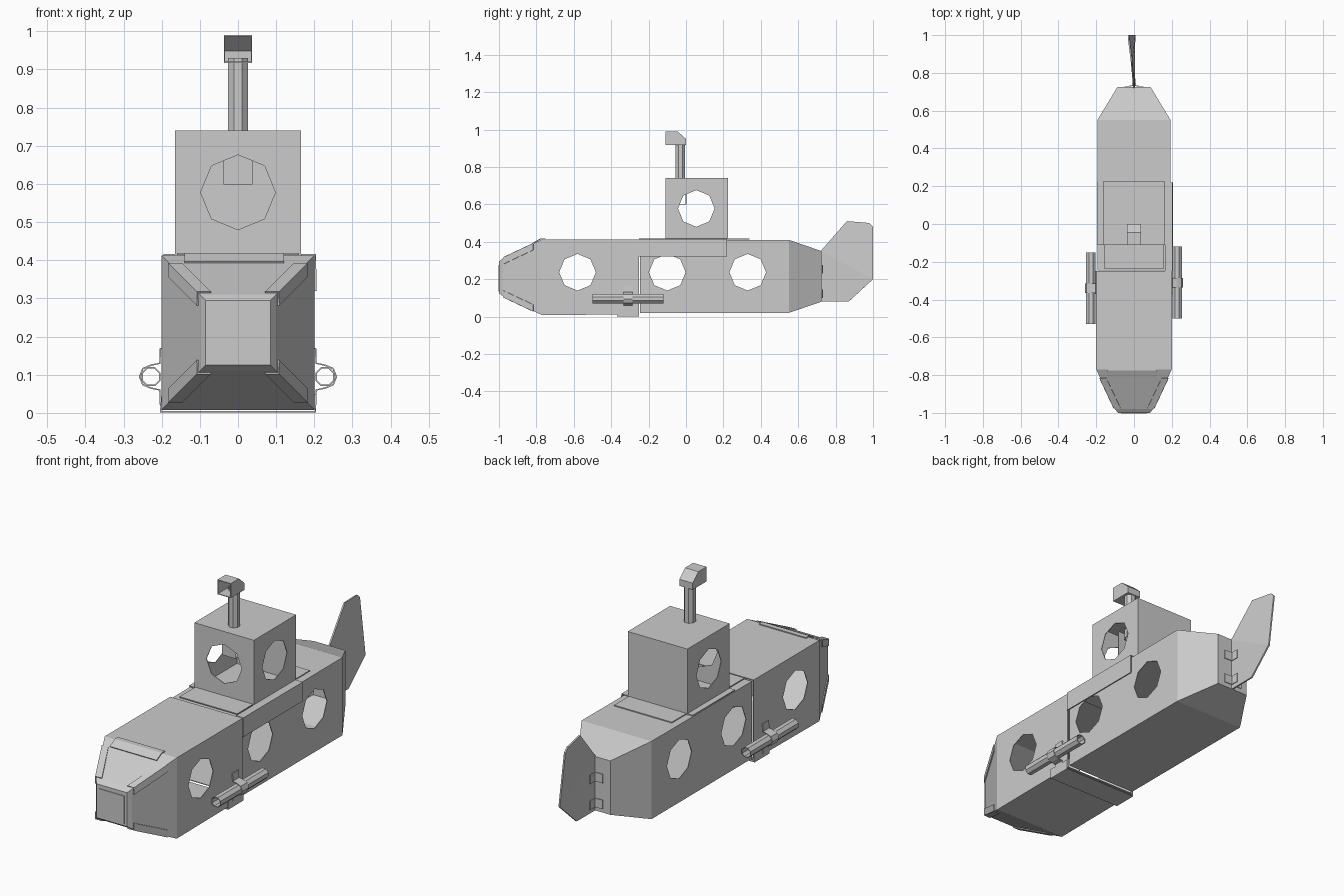
import bpy, bmesh, math
from mathutils import Vector, Matrix

cube = bpy.data.objects.get("Cube")
if cube:
    bpy.data.objects.remove(cube, do_unlink=True)

grey = bpy.data.materials.new("card_grey")
grey.use_nodes = True
colour = (0.6, 0.6, 0.6, 1)
grey.diffuse_color = colour
grey.node_tree.nodes["Principled BSDF"].inputs["Base Color"].default_value = colour


def finish(name, bm, thick=0, offset=-1):
    """Turn a bmesh into an object, optionally a thin card shell."""
    bmesh.ops.recalc_face_normals(bm, faces=bm.faces)
    me = bpy.data.meshes.new(name)
    bm.to_mesh(me)
    bm.free()
    me.materials.append(grey)
    ob = bpy.data.objects.new(name, me)
    bpy.context.collection.objects.link(ob)
    if thick:
        mod = ob.modifiers.new("card", 'SOLIDIFY')
        mod.thickness, mod.offset = thick, offset
    return ob


def from_faces(name, verts, faces, thick=0, offset=-1):
    bm = bmesh.new()
    vs = [bm.verts.new(v) for v in verts]
    for f in faces:
        bm.faces.new([vs[i] for i in f])
    return finish(name, bm, thick, offset)


def sheet(name, path, sweep, thick=0.005):
    """Folded strip: a polyline swept along a vector."""
    n = len(path)
    far = [Vector(p) + Vector(sweep) for p in path]
    faces = [(i, i + 1, n + i + 1, n + i) for i in range(n - 1)]
    return from_faces(name, list(path) + far, faces, thick, 0)


def loft(name, rings, close_first, close_last):
    """Rectangular rings of (y, half width, bottom, top) joined along y."""
    verts, faces = [], []
    for y, w, lo, hi in rings:
        verts += [(-w, y, lo), (w, y, lo), (w, y, hi), (-w, y, hi)]
    for r in range(len(rings) - 1):
        for i in range(4):
            a, b = 4 * r + i, 4 * r + (i + 1) % 4
            faces.append((a, b, b + 4, a + 4))
    if close_first:
        faces.append((0, 1, 2, 3))
    if close_last:
        k = len(verts) - 4
        faces.append((k, k + 1, k + 2, k + 3))
    return from_faces(name, verts, faces, 0.005)


def cylinder(name, centre, radius, length, axis, caps, thick=0, spin=0.0):
    turn = {'X': Matrix.Rotation(math.pi / 2, 4, 'Y'),
            'Y': Matrix.Rotation(math.pi / 2, 4, 'X'), 'Z': Matrix()}[axis]
    bm = bmesh.new()
    bmesh.ops.create_cone(bm, cap_ends=caps, segments=8, radius1=radius, radius2=radius,
                          depth=length, matrix=Matrix.Translation(centre) @ turn
                          @ Matrix.Rotation(spin, 4, 'Z'))
    return finish(name, bm, thick)


def cut_hole(ob, name, centre, length, axis):
    cutter = cylinder(name, centre, 0.098, length, axis, True)
    cutter.hide_render = True
    cutter.hide_set(True)
    mod = ob.modifiers.new(name, 'BOOLEAN')
    mod.operation, mod.solver, mod.object = 'DIFFERENCE', 'EXACT', cutter


# Hull: front section sleeves over the rear section
front_hull = loft("front_hull", [(-1, 0.085, 0.125, 0.295), (-0.98, 0.1, 0.11, 0.31),
                                 (-0.77, 0.2, 0.008, 0.413), (-0.25, 0.2, 0.012, 0.413)], True, False)
rear_hull = loft("rear_hull", [(-0.245, 0.194, 0.02, 0.407), (0.55, 0.194, 0.02, 0.41),
                               (0.725, 0.088, 0.08, 0.35)], False, True)
cut_hole(front_hull, "front_porthole_cutter", (0, -0.58, 0.237), 0.6, 'X')
for label, y in (("middle", -0.1), ("rear", 0.33)):
    cut_hole(rear_hull, label + "_porthole_cutter", (0, y, 0.237), 0.6, 'X')
sheet("bottom_joint_strap", [(-0.198, -0.37, 0.05), (-0.203, -0.37, 0.003),
                             (0.203, -0.37, 0.003), (0.203, -0.37, 0.05)], (0, 0.12, 0))

# Nose: window plate, top tab and folded corner tabs
sheet("nose_window", [(-0.07, -1.0, 0.135), (0.07, -1.0, 0.135)], (0, 0, 0.14), 0.006)
sheet("nose_top_tab", [(-0.14, -0.75, 0.416), (-0.14, -0.775, 0.416),
                       (-0.14, -0.815, 0.395)], (0.26, 0, 0))
for sx in (-1, 1):
    for sz in (-1, 1):
        outer = Vector((0.203 * sx, -0.77, 0.21 + 0.203 * sz))
        inner = Vector((0.103 * sx, -0.982, 0.21 + 0.103 * sz))
        tab = []
        for t in (0.22, 0.97):
            p = outer.lerp(inner, t)
            tab += [p - Vector((0.035 * sx, 0, 0)), p, p - Vector((0, 0, 0.035 * sz))]
        side = "left" if sx > 0 else "right"
        level = "upper" if sz > 0 else "lower"
        from_faces(f"nose_{level}_{side}_tab", tab, [(0, 1, 4, 3), (1, 2, 5, 4)], 0.005, 0)

# Tower: open-bottomed box with holes in front and both sides
w, y0, y1, lo, hi = 0.165, -0.11, 0.225, 0.41, 0.74
corners = [(x, y, z) for z in (lo, hi) for x, y in ((-w, y0), (w, y0), (w, y1), (-w, y1))]
tower = from_faces("tower", corners, [(4, 5, 6, 7)] + [(i, (i + 1) % 4, (i + 1) % 4 + 4, i + 4)
                                                      for i in range(4)], 0.005)
cut_hole(tower, "tower_side_hole_cutter", (0, 0.055, 0.578), 0.6, 'X')
cut_hole(tower, "tower_front_hole_cutter", (0, -0.11, 0.578), 0.1, 'Y')

# Tower glue flanges on the deck and over the hull side
sheet("tower_front_flange", [(-0.16, -0.235, 0.416), (0.16, -0.235, 0.416)], (0, 0.125, 0))
sheet("tower_back_flange", [(-0.16, 0.225, 0.414), (0.16, 0.225, 0.414)], (0, 0.115, 0))
sheet("tower_right_flange", [(-0.165, -0.11, 0.414), (-0.195, -0.11, 0.414)], (0, 0.335, 0))
sheet("tower_left_flap", [(0.165, -0.25, 0.414), (0.203, -0.25, 0.414),
                          (0.203, -0.25, 0.32)], (0, 0.47, 0))

# Periscope: tube, foot inside the tower, open-fronted head
cylinder("periscope_tube", (0, -0.03, 0.81), 0.028, 0.24, 'Z', False, 0.004, math.pi / 8)
sheet("periscope_foot", [(-0.038, -0.07, 0.735), (-0.038, -0.07, 0.6), (-0.038, 0, 0.6),
                         (-0.038, 0, 0.735), (-0.038, -0.07, 0.735)], (0.076, 0, 0))
side_profile = [(-0.11, 0.99), (-0.045, 0.99), (0, 0.95), (0, 0.917), (-0.11, 0.917)]
head = [(x, y, z) for x in (-0.037, 0.037) for y, z in side_profile]
from_faces("periscope_head", head, [(0, 1, 2, 3, 4), (5, 6, 7, 8, 9)]
           + [(i, i + 1, i + 6, i + 5) for i in range(4)], 0.005)

# Side tubes held by straps
for side, sx, y in (("left", 1, -0.31), ("right", -1, -0.34)):
    cylinder(side + "_side_tube", (0.228 * sx, y, 0.095), 0.027, 0.38, 'Y', False, 0.004, math.pi / 8)
    wrap = [(0.203, 0.17), (0.205, 0.13)]
    for k in range(5):
        a = math.radians(112.5 - 45 * k - 22.5)
        wrap.append((0.228 + 0.03 * math.cos(a), 0.095 + 0.03 * math.sin(a)))
    wrap += [(0.205, 0.06), (0.203, 0.02)]
    sheet(side + "_tube_strap", [(x * sx, y - 0.025, z) for x, z in wrap], (0, 0.05, 0), 0.004)

# Tail fin, its upper half bent to one side, and its fixing tabs
fin = [(0, 0.72, 0.35), (0, 0.72, 0.08), (0, 0.87, 0.08), (0.003, 1, 0.2),
       (-0.028, 1, 0.48), (-0.028, 0.98, 0.5), (-0.013, 0.86, 0.51)]
from_faces("tail_fin", fin, [(0, 1, 2, 3), (0, 3, 4, 5, 6)], 0.008, 0)
for sx, side in ((1, "left"), (-1, "right")):
    for z, level in ((0.23, "upper"), (0.1, "lower")):
        sheet(f"fin_{level}_{side}_tab", [(0.05 * sx, 0.729, z), (0.008 * sx, 0.731, z),
                                          (0.007 * sx, 0.77, z)], (0, 0, 0.045), 0.004)
